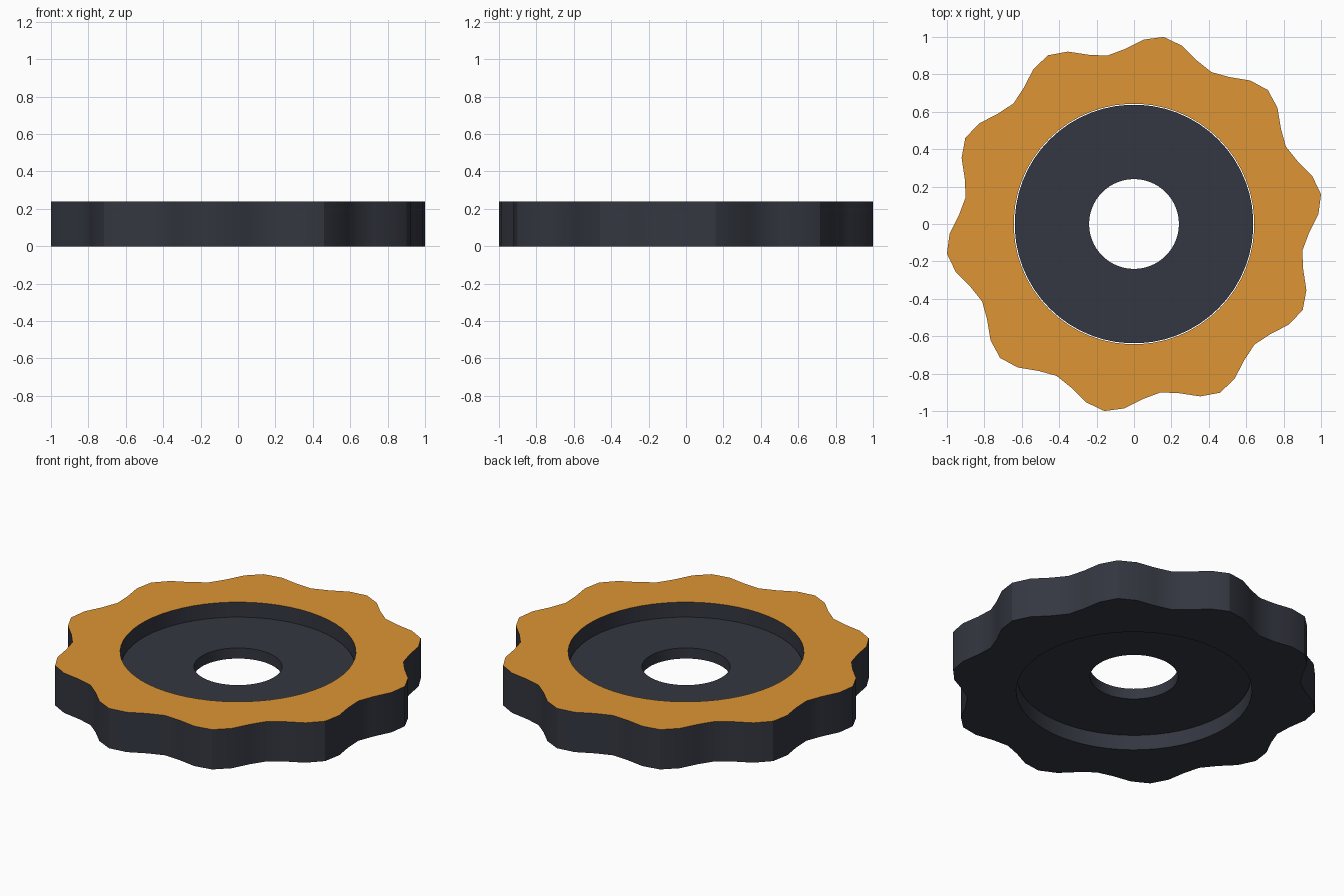
import bpy, bmesh, math

if "Cube" in bpy.data.objects:
    bpy.data.objects.remove(bpy.data.objects["Cube"])

def material(name, color):
    m = bpy.data.materials.new(name)
    m.diffuse_color = (*color, 1)
    m.use_nodes = True
    m.node_tree.nodes["Principled BSDF"].inputs["Base Color"].default_value = m.diffuse_color
    return m

dark = material("dark_metal", (0.034, 0.038, 0.052))
orange = material("orange_face", (0.73, 0.30, 0.035))

N = 60
ANGLES = [math.radians(3 + 6 * i) for i in range(N)]

def circle(r):
    return lambda a: r

def wavy(a):
    # ten shallow lobes, crests at 9 degrees + 36 k
    return 0.9619 + 0.0506 * math.cos(10 * (a - math.radians(9)))

def annulus(name, outer, inner, z0, z1, top_material):
    """Closed ring between two radius functions."""
    bm = bmesh.new()
    loops = [[bm.verts.new((f(a) * math.cos(a), f(a) * math.sin(a), z)) for a in ANGLES]
             for f, z in ((outer, z0), (outer, z1), (inner, z1), (inner, z0))]
    for k in range(4):
        p, q = loops[k], loops[(k + 1) % 4]
        for i in range(N):
            j = (i + 1) % N
            face = bm.faces.new((p[i], p[j], q[j], q[i]))
            face.material_index = 1 if k == 1 else 0
    bmesh.ops.recalc_face_normals(bm, faces=bm.faces)
    mesh = bpy.data.meshes.new(name)
    bm.to_mesh(mesh)
    bm.free()
    mesh.materials.append(dark)
    mesh.materials.append(top_material)
    ob = bpy.data.objects.new(name, mesh)
    bpy.context.collection.objects.link(ob)
    bpy.ops.object.select_all(action='DESELECT')
    ob.select_set(True)
    bpy.context.view_layer.objects.active = ob
    bpy.ops.object.shade_smooth_by_angle(angle=math.radians(30))
    return ob

# Wavy outer ring with coloured upper face
annulus("wavy_ring", wavy, circle(0.643), 0.0, 0.24, orange)
# Thin recessed hub disc, with a hairline gap to the ring
annulus("hub_disc", circle(0.638), circle(0.24), 0.088, 0.152, dark)
